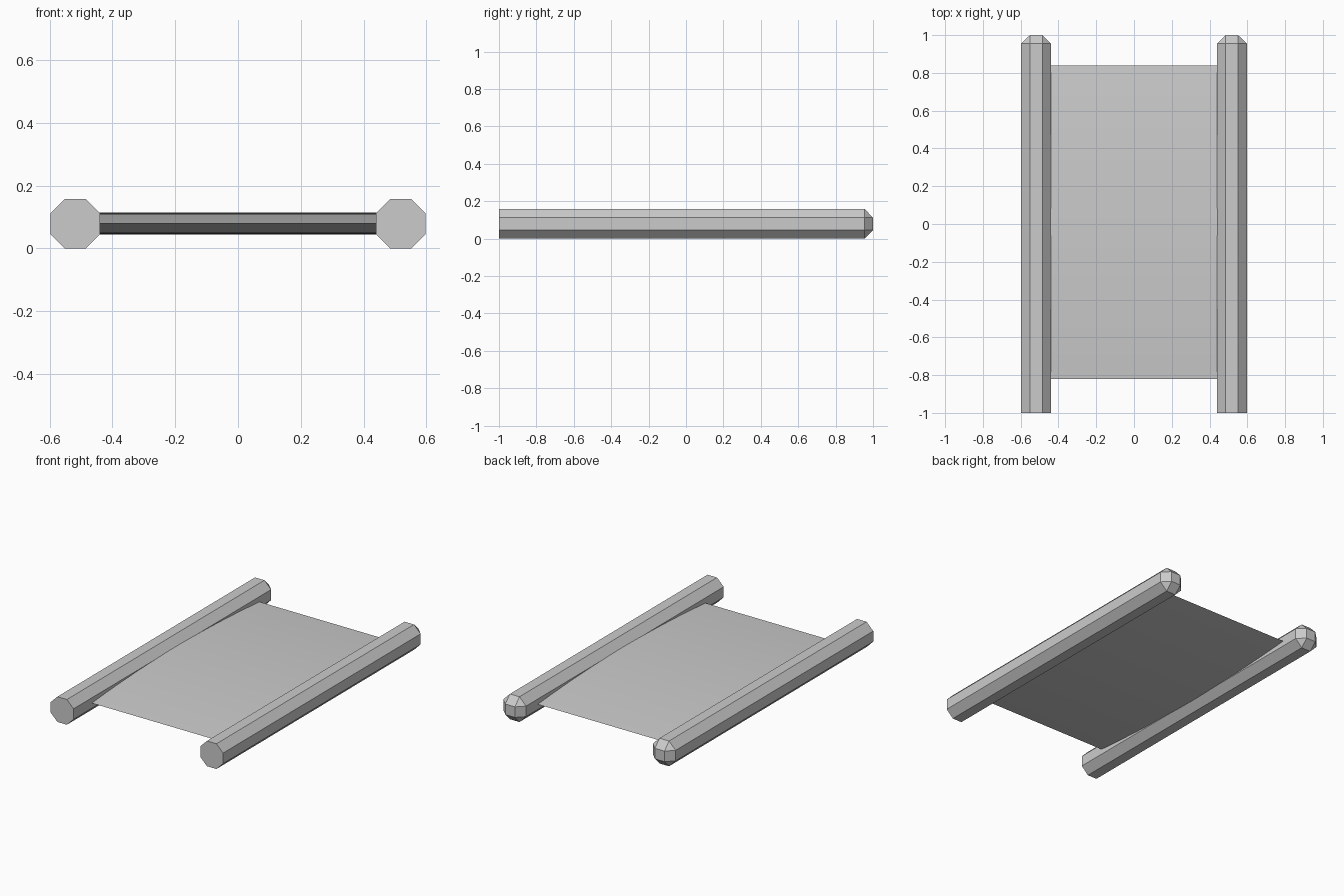
import bpy
import bmesh
import math

if "Cube" in bpy.data.objects:
    bpy.data.objects.remove(bpy.data.objects["Cube"], do_unlink=True)

grey = bpy.data.materials.new("light grey")
grey.use_nodes = True
GREY = (0.6, 0.6, 0.6, 1)
grey.diffuse_color = GREY
grey.node_tree.nodes["Principled BSDF"].inputs["Base Color"].default_value = GREY

APOTHEM, HALF_SIDE = 0.079, 0.033   # octagonal pole section
MID_Z = 0.079


def finish(name, bm):
    bmesh.ops.recalc_face_normals(bm, faces=bm.faces)
    mesh = bpy.data.meshes.new(name)
    bm.to_mesh(mesh)
    bm.free()
    mesh.materials.append(grey)
    obj = bpy.data.objects.new(name, mesh)
    bpy.context.collection.objects.link(obj)
    return obj


def pole(name, x):
    """Octagonal rail, flat at the front, with a faceted knob at the back."""
    bm = bmesh.new()
    signs = [(i, k) for i in (-1, 1) for k in (-1, 1)]
    for i, k in signs:
        for y in (-1, 0.955):
            for w, h in ((APOTHEM, HALF_SIDE), (HALF_SIDE, APOTHEM)):
                bm.verts.new((x + i * w, y, MID_Z + k * h))
        bm.verts.new((x + i * HALF_SIDE, 1, MID_Z + k * HALF_SIDE))
    bmesh.ops.convex_hull(bm, input=bm.verts)
    bmesh.ops.dissolve_limit(bm, angle_limit=0.02, verts=bm.verts, edges=bm.edges)
    return finish(name, bm)


def panel(name, half_width, y_mid, half_length, bulge, steps=24):
    """Thin bed, bulging above and below and pinched at both ends."""
    bm = bmesh.new()
    ring = []
    for side in (1, -1):
        for i in range(steps):
            t = side * (2 * i / steps - 1)
            z = MID_Z + side * bulge * (1 - t * t)
            ring.append(bm.verts.new((-half_width, y_mid + t * half_length, z)))
    face = bm.faces.new(ring)
    grown = bmesh.ops.extrude_face_region(bm, geom=[face], use_keep_orig=True)
    moved = [v for v in grown["geom"] if isinstance(v, bmesh.types.BMVert)]
    bmesh.ops.translate(bm, verts=moved, vec=(2 * half_width, 0, 0))
    return finish(name, bm)


# Side rails
pole("left_pole", 0.518)
pole("right_pole", -0.518)

# Bed between the rails
bed = panel("bed_panel", 0.441, 0.01, 0.83, 0.035)
bpy.ops.object.select_all(action="DESELECT")
bed.select_set(True)
bpy.context.view_layer.objects.active = bed
bpy.ops.object.shade_smooth_by_angle(angle=math.radians(8))
